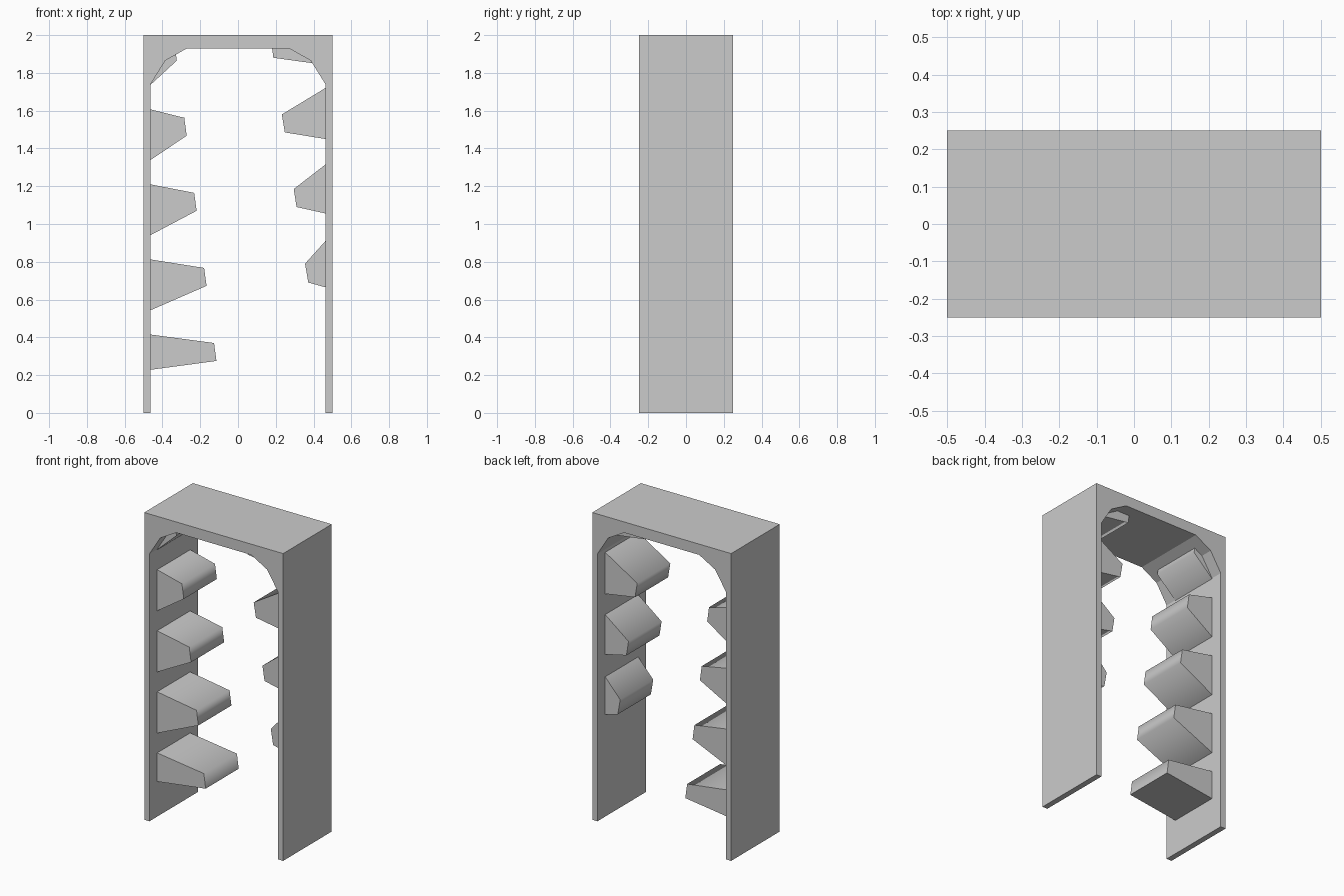
import bpy, bmesh, math

if "Cube" in bpy.data.objects:
    bpy.data.objects.remove(bpy.data.objects["Cube"])


def extrude_profile(name, pts, half_depth):
    """Closed x-z profile extruded symmetrically along y."""
    bm = bmesh.new()
    face = bm.faces.new([bm.verts.new((x, -half_depth, z)) for x, z in pts])
    ext = bmesh.ops.extrude_face_region(bm, geom=[face])
    verts = [g for g in ext["geom"] if isinstance(g, bmesh.types.BMVert)]
    bmesh.ops.translate(bm, verts=verts, vec=(0, 2 * half_depth, 0))
    bmesh.ops.recalc_face_normals(bm, faces=bm.faces)
    mesh = bpy.data.meshes.new(name)
    bm.to_mesh(mesh)
    bm.free()
    obj = bpy.data.objects.new(name, mesh)
    bpy.context.collection.objects.link(obj)
    return obj


def smooth(obj):
    bpy.ops.object.select_all(action='DESELECT')
    obj.select_set(True)
    bpy.context.view_layer.objects.active = obj
    bpy.ops.object.shade_smooth_by_angle(angle=math.radians(80))


# Doorway frame with chamfered upper inside corners
inner = [(0.463, 0), (0.463, 1.74), (0.385, 1.865), (0.27, 1.93)]
right = [(0.5, 2), (0.5, 0)] + inner
left = [(-x, z) for x, z in reversed(right)]
extrude_profile("door_frame", right + left, 0.25)

# Left wall teeth: each one higher and shorter, the top one sunk in the corner
for i in range(5):
    z = 0.415 + 0.3975 * i
    tip = -0.127 - 0.0525 * i
    top = min(z, 1.995)
    low = 0.228 if i == 0 else z - 0.27
    smooth(extrude_profile(f"left_tooth_{i + 1}", [
        (-0.465, top), (tip, z - 0.045), (tip + 0.013, z - 0.14), (-0.465, low)], 0.17))

# Right wall teeth: each one higher and longer
right_teeth = [
    [(0.463, 0.91), (0.355, 0.79), (0.372, 0.69), (0.463, 0.665)],
    [(0.463, 1.315), (0.295, 1.185), (0.31, 1.09), (0.463, 1.056)],
    [(0.463, 1.72), (0.232, 1.58), (0.248, 1.485), (0.463, 1.45)],
    [(0.463, 1.995), (0.21, 1.995), (0.175, 1.975), (0.187, 1.88), (0.463, 1.842)],
]
for i, pts in enumerate(right_teeth):
    smooth(extrude_profile(f"right_tooth_{i + 1}", pts, 0.17))
